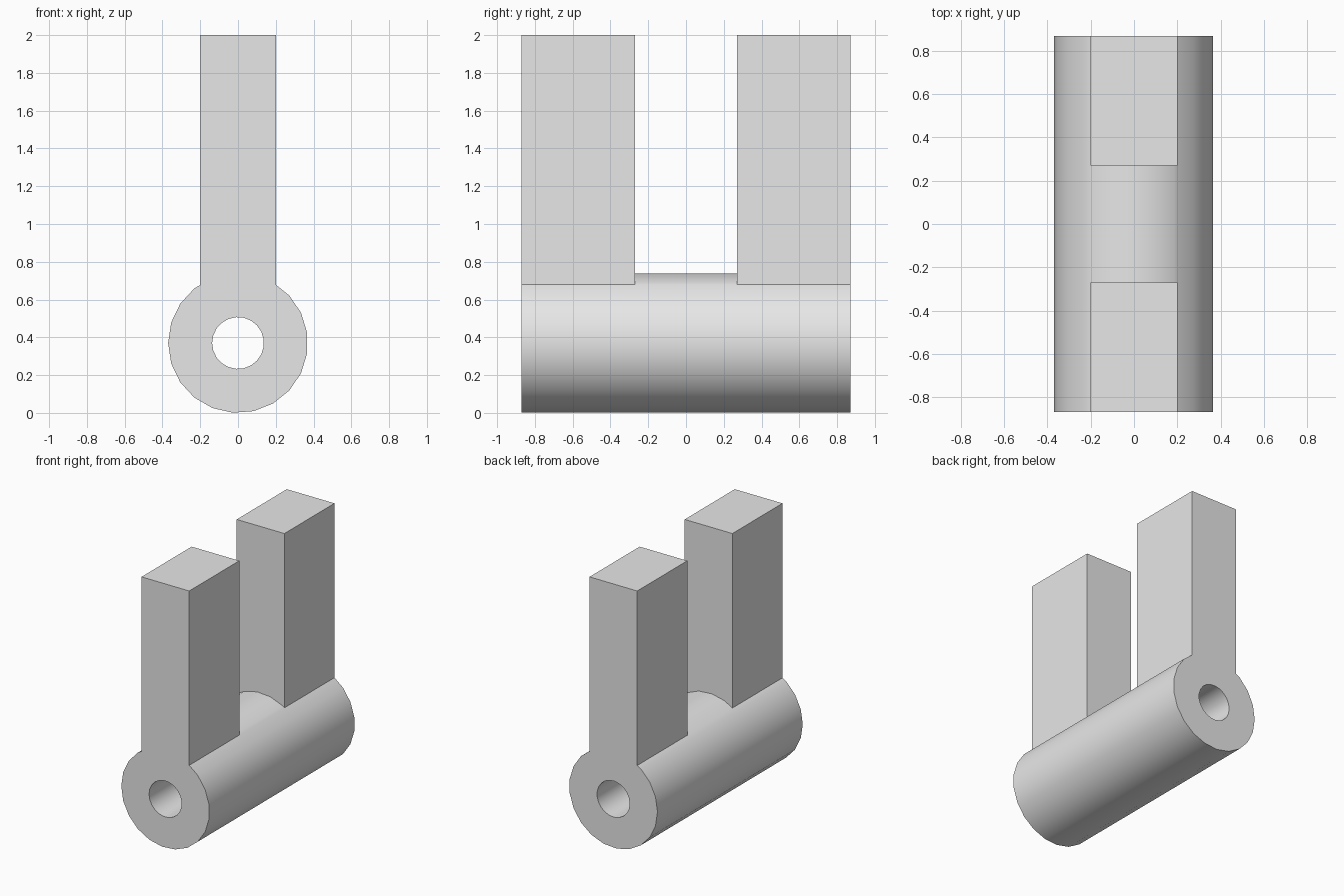
import bpy, bmesh, math

if "Cube" in bpy.data.objects:
    bpy.data.objects.remove(bpy.data.objects["Cube"], do_unlink=True)

OUTER, BORE, HALF_LEN, SIDES = 0.37, 0.137, 0.87, 21
ARM_HALF, GAP_HALF, ARM_BOTTOM, TOP = 0.2, 0.27, 0.58, 2.0

grey = bpy.data.materials.new("light grey")
grey.use_nodes = True
colour = (0.8, 0.8, 0.8, 1)
grey.diffuse_color = colour
grey.node_tree.nodes["Principled BSDF"].inputs["Base Color"].default_value = colour


def make_object(name, bm):
    bmesh.ops.recalc_face_normals(bm, faces=bm.faces)
    mesh = bpy.data.meshes.new(name)
    bm.to_mesh(mesh)
    bm.free()
    mesh.materials.append(grey)
    obj = bpy.data.objects.new(name, mesh)
    bpy.context.collection.objects.link(obj)
    return obj


def ring(bm, radius, y):
    angles = [math.pi + 2 * math.pi * i / SIDES for i in range(SIDES)]
    return [bm.verts.new((radius * math.cos(a), y, OUTER + radius * math.sin(a)))
            for a in angles]


# Hollow barrel lying along y: four rings joined into a closed loop
bm = bmesh.new()
rings = [ring(bm, r, y) for r, y in ((OUTER, -HALF_LEN), (OUTER, HALF_LEN),
                                     (BORE, HALF_LEN), (BORE, -HALF_LEN))]
for k, a in enumerate(rings):
    b = rings[(k + 1) % len(rings)]
    for i in range(SIDES):
        j = (i + 1) % SIDES
        bm.faces.new((a[i], a[j], b[j], b[i]))
barrel = make_object("barrel_with_arms", bm)


# Upright arm, its foot sunk into the barrel wall
def make_arm(name, side):
    bm = bmesh.new()
    bmesh.ops.create_cube(bm, size=1)
    for v in bm.verts:
        v.co.x *= 2 * ARM_HALF
        v.co.y = side * (HALF_LEN if v.co.y > 0 else GAP_HALF)
        v.co.z = TOP if v.co.z > 0 else ARM_BOTTOM
    return make_object(name, bm)


# Fuse both arms with the barrel into one solid
bpy.context.view_layer.objects.active = barrel
for name, side in (("front_arm", -1), ("back_arm", 1)):
    arm = make_arm(name, side)
    mod = barrel.modifiers.new("join_" + name, 'BOOLEAN')
    mod.operation = 'UNION'
    mod.solver = 'EXACT'
    mod.object = arm
    bpy.ops.object.modifier_apply(modifier=mod.name)
    bpy.data.objects.remove(arm, do_unlink=True)

# Round barrel and bore, crisp edges
bpy.ops.object.select_all(action='DESELECT')
barrel.select_set(True)
bpy.ops.object.shade_smooth_by_angle(angle=math.radians(30))
